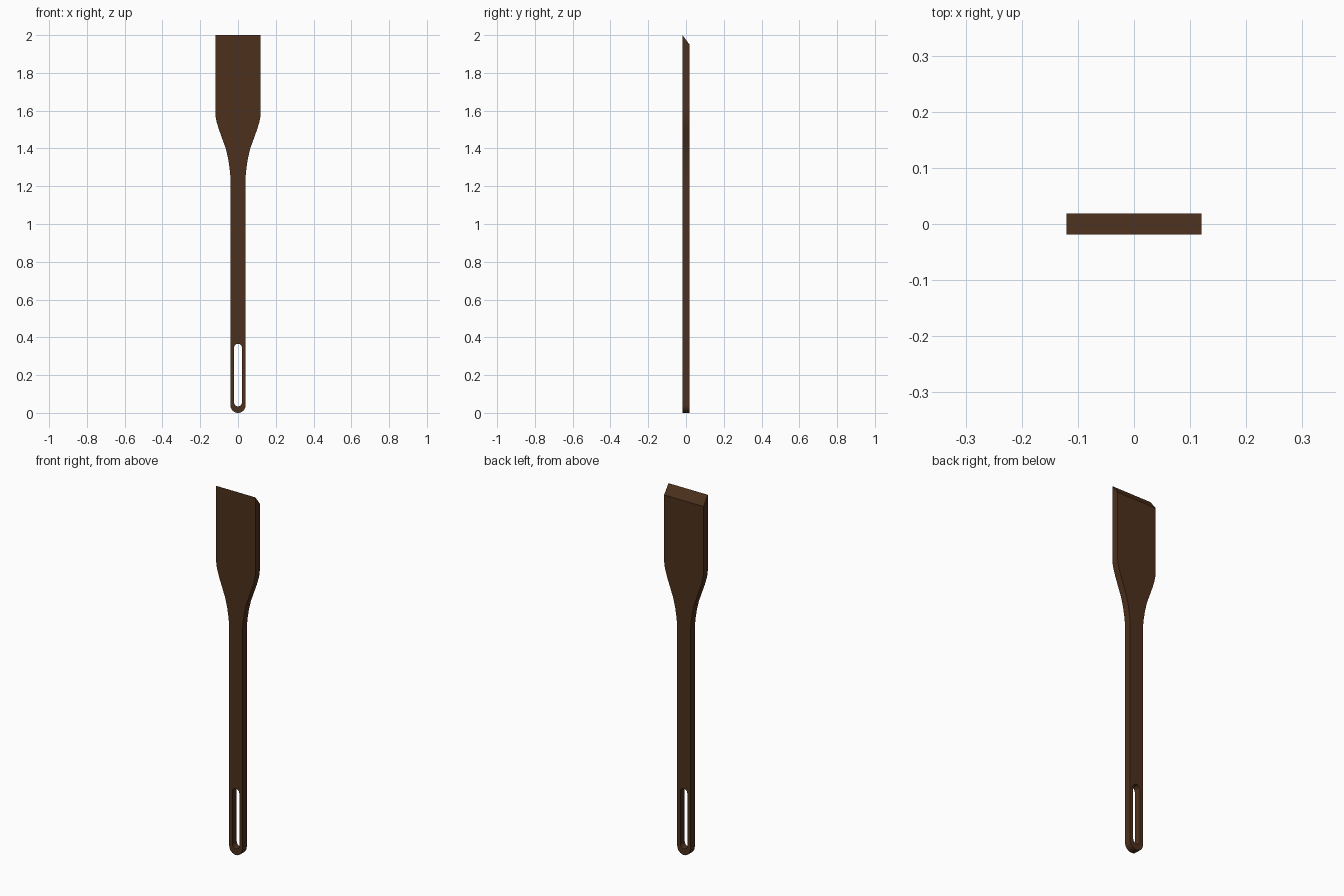
import bpy, math

if "Cube" in bpy.data.objects:
    bpy.data.objects.remove(bpy.data.objects["Cube"])

HALF_T = 0.019  # half thickness


def arc(cz, r, rz, a0, a1, n):
    """Points on an elliptical arc centred on x = 0."""
    return [(r * math.cos(math.radians(a0 + (a1 - a0) * i / n)),
             cz + rz * math.sin(math.radians(a0 + (a1 - a0) * i / n))) for i in range(n + 1)]


def add_loop(curve, pts):
    sp = curve.splines.new('POLY')
    sp.points.add(len(pts) - 1)
    for p, (x, z) in zip(sp.points, pts):
        p.co = (x, z, 0, 1)
    sp.use_cyclic_u = True


# Paddle outline: rounded handle end, flared neck, flat blade
right = [(0.04, 1.25), (0.045, 1.30), (0.053, 1.35), (0.065, 1.40), (0.083, 1.45),
         (0.101, 1.50), (0.113, 1.54), (0.118, 1.565), (0.12, 1.59), (0.12, 2.0)]
left = [(-x, z) for x, z in reversed(right)]
outline = arc(0.04, 0.04, 0.04, -180, 0, 16) + right + left

# Hanging slot in the handle
slot = arc(0.055, 0.021, 0.021, -180, 0, 12) + arc(0.345, 0.021, 0.021, 0, 180, 12)

curve = bpy.data.curves.new("spatula", 'CURVE')
curve.dimensions = '2D'
curve.fill_mode = 'BOTH'
curve.extrude = HALF_T
add_loop(curve, outline)
add_loop(curve, slot)
obj = bpy.data.objects.new("spatula", curve)
bpy.context.collection.objects.link(obj)
obj.rotation_euler = (math.pi / 2, 0, 0)
bpy.context.view_layer.objects.active = obj
obj.select_set(True)
bpy.ops.object.convert(target='MESH')
obj = bpy.context.object
bpy.ops.object.transform_apply(location=False, rotation=True, scale=False)

# Weld the faces to the rim
bpy.ops.object.mode_set(mode='EDIT')
bpy.ops.mesh.select_all(action='SELECT')
bpy.ops.mesh.remove_doubles(threshold=0.0001)
bpy.ops.mesh.normals_make_consistent(inside=False)
bpy.ops.object.mode_set(mode='OBJECT')

# Slanted blade tip, cut down towards the back
for v in obj.data.vertices:
    if v.co.z > 1.99 and v.co.y > 0:
        v.co.z = 1.95

bpy.ops.object.shade_smooth_by_angle(angle=math.radians(30))

# Dark wood
wood = bpy.data.materials.new("dark_wood")
wood.diffuse_color = (0.075, 0.03, 0.012, 1)
wood.use_nodes = True
wood.node_tree.nodes["Principled BSDF"].inputs["Base Color"].default_value = wood.diffuse_color
obj.data.materials.clear()
obj.data.materials.append(wood)
